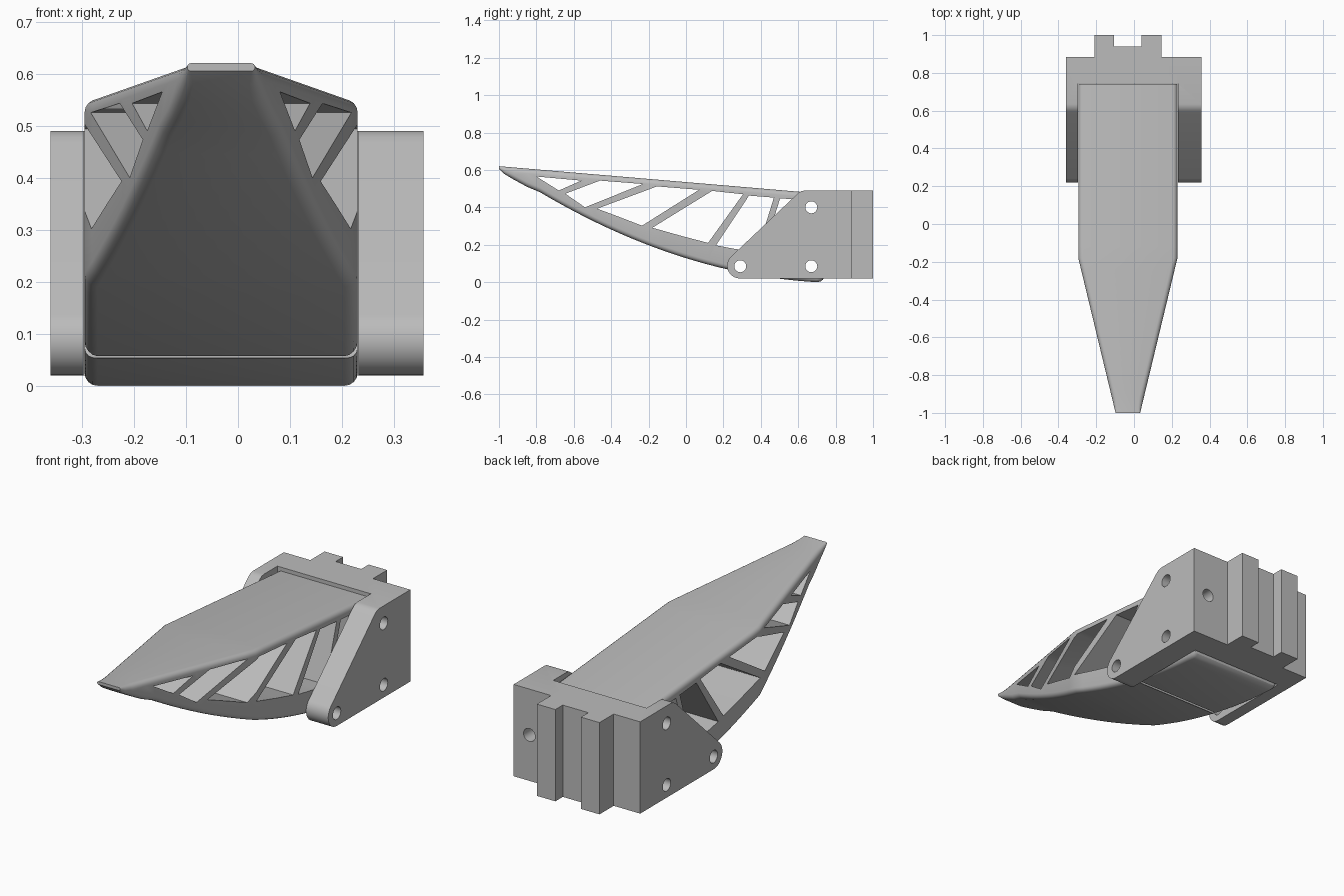
import bpy, bmesh, math

if "Cube" in bpy.data.objects:
    bpy.data.objects.remove(bpy.data.objects["Cube"])

CX = -0.0325  # centre line of the claw and the rear ribs

mat = bpy.data.materials.new("plain grey")
mat.diffuse_color = (0.5, 0.5, 0.5, 1)
mat.use_nodes = True
mat.node_tree.nodes["Principled BSDF"].inputs["Base Color"].default_value = mat.diffuse_color


def make(name, bm):
    bmesh.ops.recalc_face_normals(bm, faces=bm.faces)
    me = bpy.data.meshes.new(name)
    bm.to_mesh(me)
    bm.free()
    me.materials.append(mat)
    ob = bpy.data.objects.new(name, me)
    bpy.context.collection.objects.link(ob)
    return ob


def prism(name, pts, lo, hi, axis):
    """Extrude a closed outline along x (yz points), y (xz) or z (xy)."""
    def place(p, t):
        q = list(p)
        q.insert(axis, t)
        return q
    bm = bmesh.new()
    a = [bm.verts.new(place(p, lo)) for p in pts]
    b = [bm.verts.new(place(p, hi)) for p in pts]
    bm.faces.new(a)
    bm.faces.new(b)
    n = len(pts)
    for i in range(n):
        j = (i + 1) % n
        bm.faces.new((a[i], a[j], b[j], b[i]))
    return make(name, bm)


def disc(u, v, r, n=24):
    return [(u + r * math.cos(2 * math.pi * i / n), v + r * math.sin(2 * math.pi * i / n))
            for i in range(n)]


def combine(ob, tools, op):
    for t in tools:
        t.hide_render = True
        m = ob.modifiers.new("cut", 'BOOLEAN')
        m.operation, m.object, m.solver = op, t, 'EXACT'
        bpy.context.view_layer.objects.active = ob
        bpy.ops.object.modifier_apply(modifier=m.name)
        bpy.data.objects.remove(t, do_unlink=True)


def smooth(ob):
    bpy.ops.object.select_all(action='DESELECT')
    ob.select_set(True)
    bpy.context.view_layer.objects.active = ob
    bpy.ops.object.shade_smooth_by_angle(angle=math.radians(28))


def pin_holes():
    return [prism("hole", disc(y, z, 0.032), -0.6, 0.6, 0)
            for y, z in ((0.29, 0.085), (0.67, 0.40), (0.67, 0.085))]


# Claw: rounded cross-sections lofted from the tip to the rear
def half_width(y):
    return 0.2625 if y > -0.18 else 0.2625 - (-0.18 - y) / 0.82 * 0.1975


def belly(y):
    u = max(0.7 - y, 0)
    return 0.1813 * u * u + 0.0564 * u


stations = [(-1, 0.605), (-0.97, 0.578), (-0.92, 0.548), (-0.85, 0.51)]
stations += [(y, belly(y)) for y in [-0.78 + 0.06 * i for i in range(25)]]
stations += [(0.70, 0.0), (0.72, 0.004), (0.733, 0.014), (0.74, 0.03)]
bm = bmesh.new()
rings = []
for y, bottom in stations:
    top = 0.62 - 0.085 * (y + 1)
    w = half_width(y)
    r = min(0.025, (top - bottom) * 0.45)
    ring = []
    for k, (sx, cz) in enumerate(((1, top - r), (-1, top - r), (-1, bottom + r), (1, bottom + r))):
        for s in range(5):
            a = math.pi / 2 * (k + s / 4)
            ring.append(bm.verts.new((CX + sx * (w - r) + r * math.cos(a), y, cz + r * math.sin(a))))
    rings.append(ring)
for p, q in zip(rings, rings[1:]):
    for i in range(20):
        j = (i + 1) % 20
        bm.faces.new((p[i], p[j], q[j], q[i]))
bm.faces.new(rings[0])
bm.faces.new(rings[-1])
claw = make("claw", bm)

# Truss windows through the claw
windows = [
    [(-.80, .565), (-.56, .543), (-.68, .49)],
    [(-.645, .473), (-.46, .543), (-.23, .525), (-.54, .40)],
    [(-.155, .512), (.07, .494), (-.235, .302), (-.36, .35), (-.475, .393)],
    [(.14, .488), (.305, .47), (.118, .21), (-.02, .246), (-.18, .291)],
    [(.337, .463), (.47, .452), (.38, .163), (.26, .178), (.16, .197)],
    [(.503, .448), (.58, .443), (.58, .138), (.412, .155)],
]
combine(claw, [prism("window", w, -0.6, 0.6, 0) for w in windows] + pin_holes(), 'DIFFERENCE')
smooth(claw)

# Bracket: side outline with a round nose, slotted for the claw
nose = [(0.288 + 0.068 * math.cos(math.radians(a)), 0.088 + 0.068 * math.sin(math.radians(a)))
        for a in range(270, 134, -9)]
outline = nose + [(0.59, 0.467), (0.602, 0.478), (0.617, 0.487), (0.635, 0.49), (0.885, 0.49), (0.885, 0.02)]
bracket = prism("bracket", outline, -0.36, 0.357, 0)

# Twin rear ribs
ribs = prism("ribs", [(-.21, .82), (-.21, 1), (-.105, 1), (-.105, .94), (.04, .94), (.04, 1),
                      (.145, 1), (.145, .82)], 0.02, 0.49, 2)
combine(bracket, [ribs], 'UNION')

# Slot, cross pins and the blind rear hole
slot = prism("slot", [(-.297, 0), (.232, 0), (.232, .743), (-.297, .743)], -0.2, 0.8, 2)
rear_hole = prism("rear_hole", disc(0.268, 0.255, 0.033), 0.72, 1.1, 1)
combine(bracket, [slot, rear_hole] + pin_holes(), 'DIFFERENCE')
smooth(bracket)
